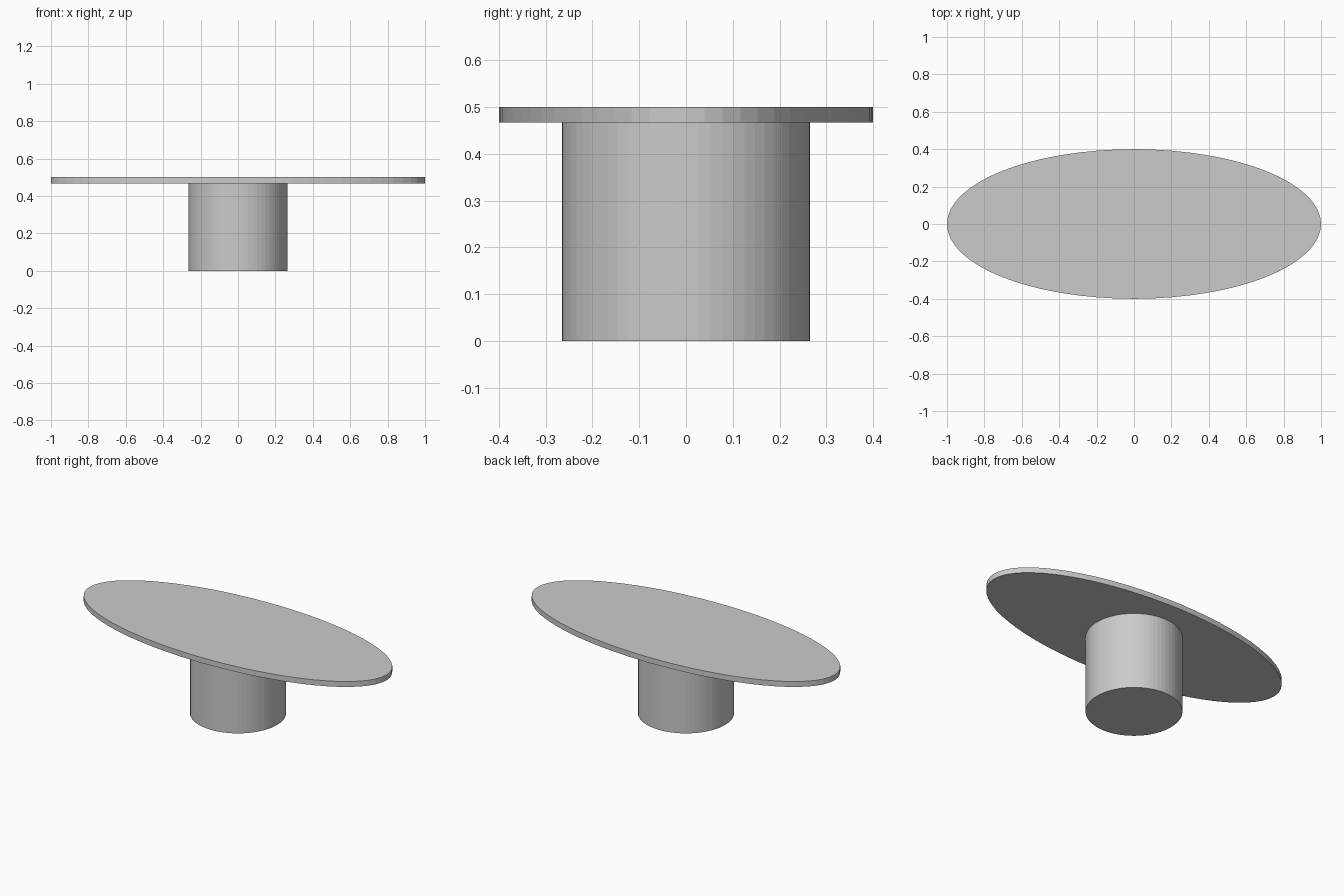
import bpy

if "Cube" in bpy.data.objects:
    bpy.data.objects.remove(bpy.data.objects["Cube"])

gray = bpy.data.materials.new("plain gray")
gray.diffuse_color = (0.6, 0.6, 0.6, 1)
gray.use_nodes = True
gray.node_tree.nodes["Principled BSDF"].inputs["Base Color"].default_value = gray.diffuse_color


def elliptic_disc(name, rx, ry, z0, z1, sides=64):
    """Upright cylinder with an elliptical cross-section between two heights."""
    bpy.ops.mesh.primitive_cylinder_add(vertices=sides, radius=1, depth=1,
                                        location=(0, 0, (z0 + z1) / 2))
    obj = bpy.context.object
    obj.name = name
    obj.scale = (rx, ry, z1 - z0)
    bpy.ops.object.transform_apply(location=False, rotation=False, scale=True)
    obj.data.materials.append(gray)
    return obj


# Round pedestal
elliptic_disc("pedestal", 0.265, 0.265, 0.0, 0.467)

# Thin oval table top
elliptic_disc("table_top", 1.0, 0.4, 0.467, 0.5)
